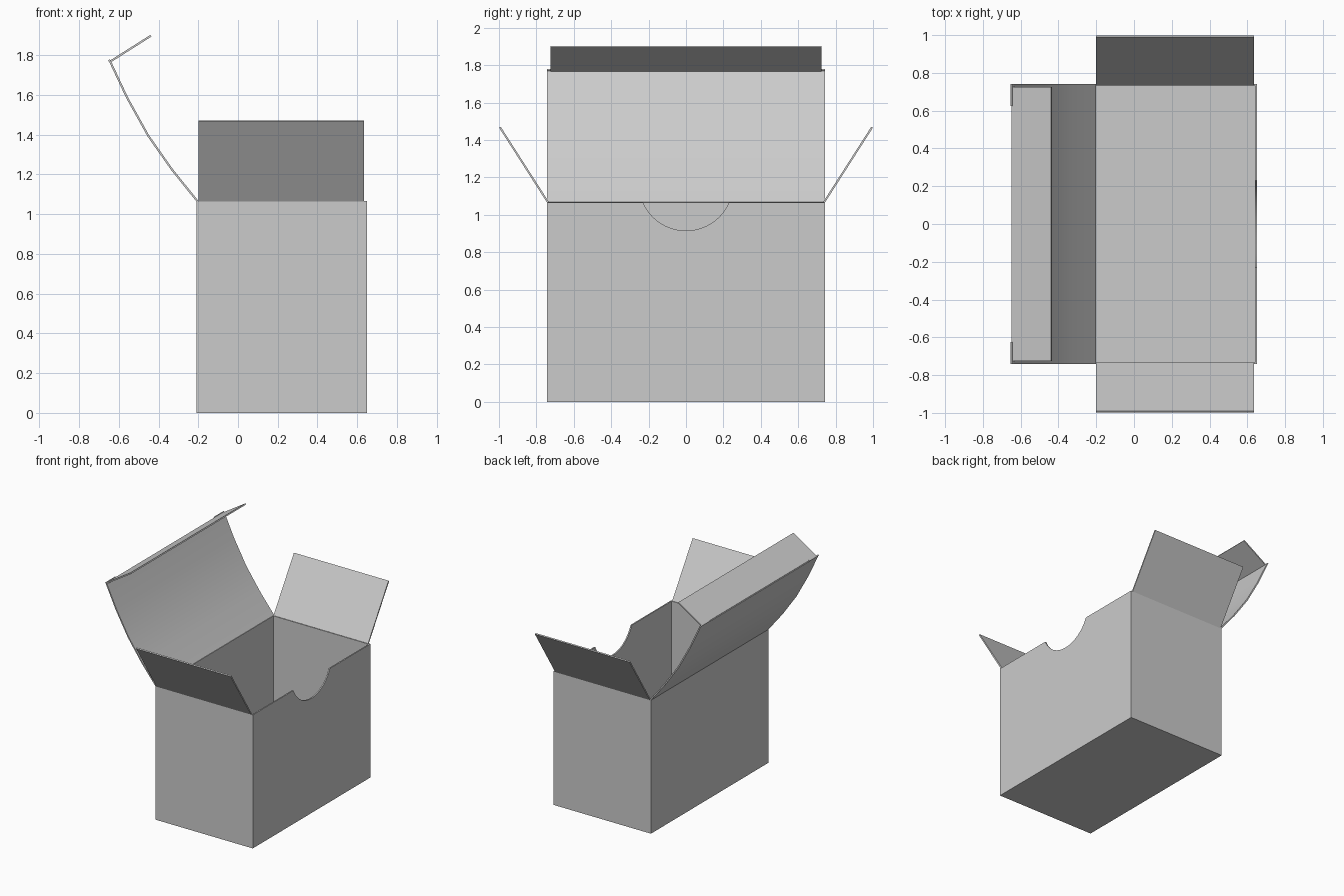
import bpy
import math

if "Cube" in bpy.data.objects:
    bpy.data.objects.remove(bpy.data.objects["Cube"], do_unlink=True)

CARD = 0.01                      # cardboard thickness
X0, X1, Y, H = -0.21, 0.65, 0.742, 1.065

card = bpy.data.materials.new("grey_card")
card.use_nodes = True
grey = (0.6, 0.6, 0.6, 1)
card.diffuse_color = grey
card.node_tree.nodes["Principled BSDF"].inputs["Base Color"].default_value = grey


def sheet(name, verts, faces, offset):
    """Turn a flat surface into a thin card part."""
    mesh = bpy.data.meshes.new(name)
    mesh.from_pydata(verts, [], faces)
    mesh.materials.append(card)
    ob = bpy.data.objects.new(name, mesh)
    bpy.context.collection.objects.link(ob)
    bpy.ops.object.select_all(action='DESELECT')
    ob.select_set(True)
    bpy.context.view_layer.objects.active = ob
    mod = ob.modifiers.new("thickness", 'SOLIDIFY')
    mod.thickness = CARD
    mod.offset = offset
    mod.use_even_offset = True
    bpy.ops.object.modifier_apply(modifier=mod.name)
    bpy.ops.object.shade_smooth_by_angle()
    return ob


def ribbon(name, path, lo, hi, axis):
    """Sweep a 2D path along x or y between lo and hi."""
    verts = []
    for a, z in path:
        for side in (lo, hi):
            verts.append((side, a, z) if axis == 'x' else (a, side, z))
    faces = [(2 * i, 2 * i + 1, 2 * i + 3, 2 * i + 2) for i in range(len(path) - 1)]
    return sheet(name, verts, faces, 0)


# Open box body with a thumb notch in the +x wall
corners = [(X0, -Y), (X1, -Y), (X1, Y), (X0, Y)]
verts = [(x, y, z) for z in (0, H) for x, y in corners]
half, depth = 0.23, 0.15
radius = (half ** 2 + depth ** 2) / (2 * depth)
sweep = math.asin(half / radius)
steps = 24
arc = []
for i in range(steps + 1):
    t = sweep * (1 - 2 * i / steps)
    arc.append(len(verts))
    verts.append((X1, radius * math.sin(t), H - depth + radius * (1 - math.cos(t))))
faces = [(3, 2, 1, 0)]
for i in range(4):
    j = (i + 1) % 4
    notch = arc if i == 1 else []
    faces.append([i, j, j + 4] + notch + [i + 4])
sheet("box_body", verts, faces, -1)

# End flaps leaning outward
for name, s in (("front_end_flap", -1), ("back_end_flap", 1)):
    ribbon(name, [(s * 0.737, H), (s * 0.995, 1.468)], -0.2, 0.635, 'x')

# Curved lid hinged on the -x wall
lid_path = [(-0.204, H), (-0.332, 1.224), (-0.452, 1.395), (-0.558, 1.586), (-0.643, 1.767)]
ribbon("lid", lid_path, -Y, Y, 'y')

# Tuck flap folded over the lid edge
ribbon("tuck_flap", [(-0.643, 1.768), (-0.438, 1.898)], -0.725, 0.725, 'y')

# Small locking tabs at the lid corners
for name, s in (("front_lock_tab", -1), ("back_lock_tab", 1)):
    lo, hi = sorted((s * 0.625, s * Y))
    ribbon(name, [(-0.643, 1.767), (-0.65, 1.776)], lo, hi, 'y')
